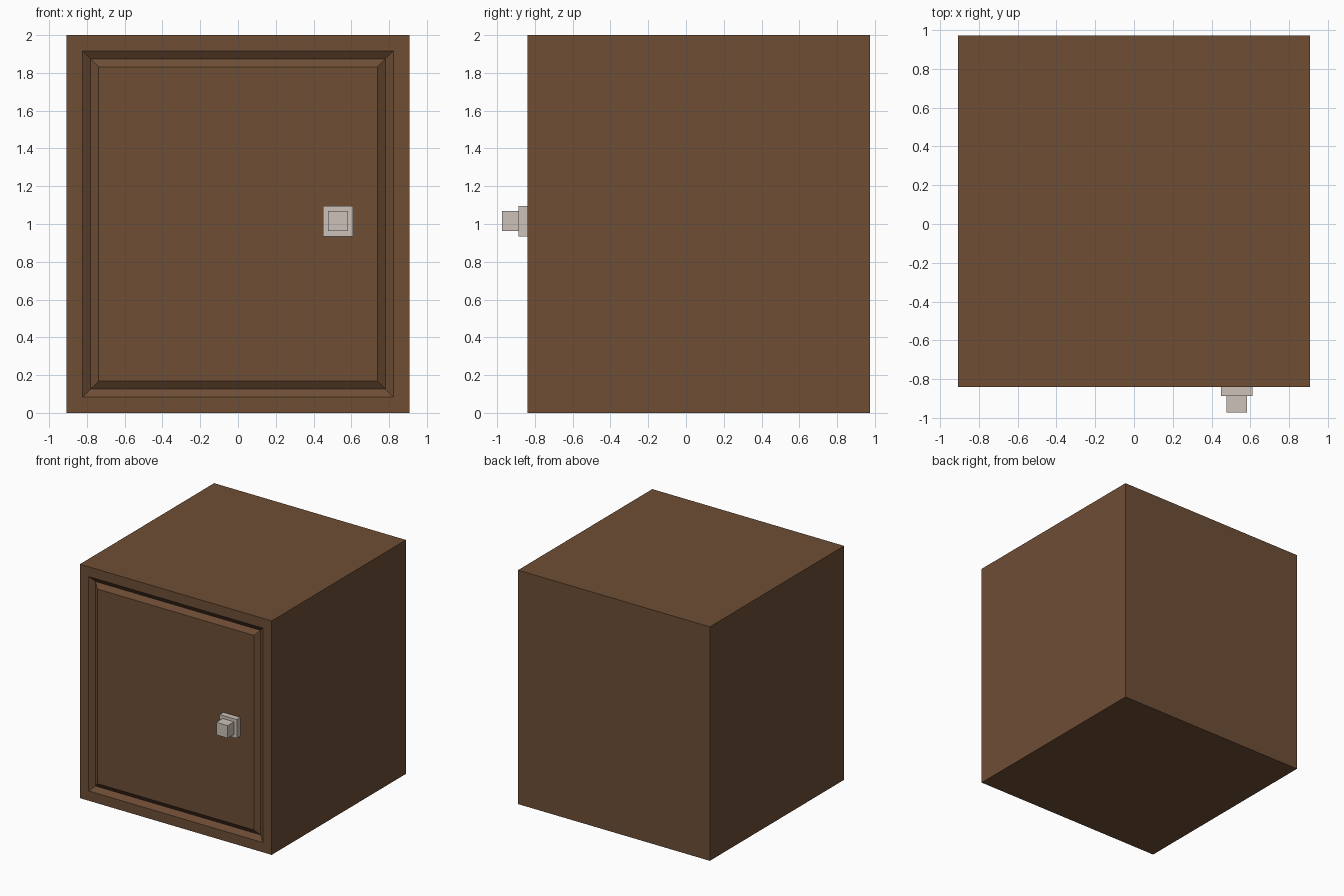
import bpy
import bmesh
from mathutils import Vector

if "Cube" in bpy.data.objects:
    bpy.data.objects.remove(bpy.data.objects["Cube"])


def material(name, rgb):
    m = bpy.data.materials.new(name)
    m.diffuse_color = (*rgb, 1)
    m.use_nodes = True
    m.node_tree.nodes["Principled BSDF"].inputs["Base Color"].default_value = m.diffuse_color
    return m


brown = material("brown wood", (0.156, 0.076, 0.036))
metal = material("pale metal", (0.60, 0.535, 0.485))


def box_mesh(x0, x1, y0, y1, z0, z1):
    bm = bmesh.new()
    bmesh.ops.create_cube(bm, size=1)
    for v in bm.verts:
        v.co = Vector((x1 if v.co.x > 0 else x0,
                       y1 if v.co.y > 0 else y0,
                       z1 if v.co.z > 0 else z0))
    return bm


def finish(bm, name, mat):
    bmesh.ops.recalc_face_normals(bm, faces=bm.faces[:])
    me = bpy.data.meshes.new(name)
    bm.to_mesh(me)
    bm.free()
    me.materials.append(mat)
    ob = bpy.data.objects.new(name, me)
    bpy.context.collection.objects.link(ob)
    return ob


def front_face(bm):
    bm.normal_update()
    return min(bm.faces, key=lambda f: f.normal.y)


def inset(bm, face, width, y):
    """Inset a front face and move the new inner face to depth y."""
    bmesh.ops.inset_region(bm, faces=[face], thickness=width)
    for v in face.verts:
        v.co.y = y


# Cabinet body with a V-shaped groove framing the door panel
FRONT, DEPTH = -0.84, 0.03
body = box_mesh(-0.907, 0.907, FRONT, 0.973, 0, 2)
panel = front_face(body)
inset(body, panel, 0.118, FRONT)
inset(body, panel, 0.06, FRONT + DEPTH)
panel.normal_update()
inset(body, panel, 0.06, FRONT)
finish(body, "cabinet_body", brown)

# Handle: square back plate with a smaller square knob drawn out of it
handle = box_mesh(0.449, 0.61, -0.888, FRONT, 0.935, 1.096)
knob = front_face(handle)
inset(handle, knob, 0.038, -0.888)
out = bmesh.ops.extrude_discrete_faces(handle, faces=[knob])["faces"][0]
for v in out.verts:
    v.co.y = -0.973
finish(handle, "door_handle", metal)
